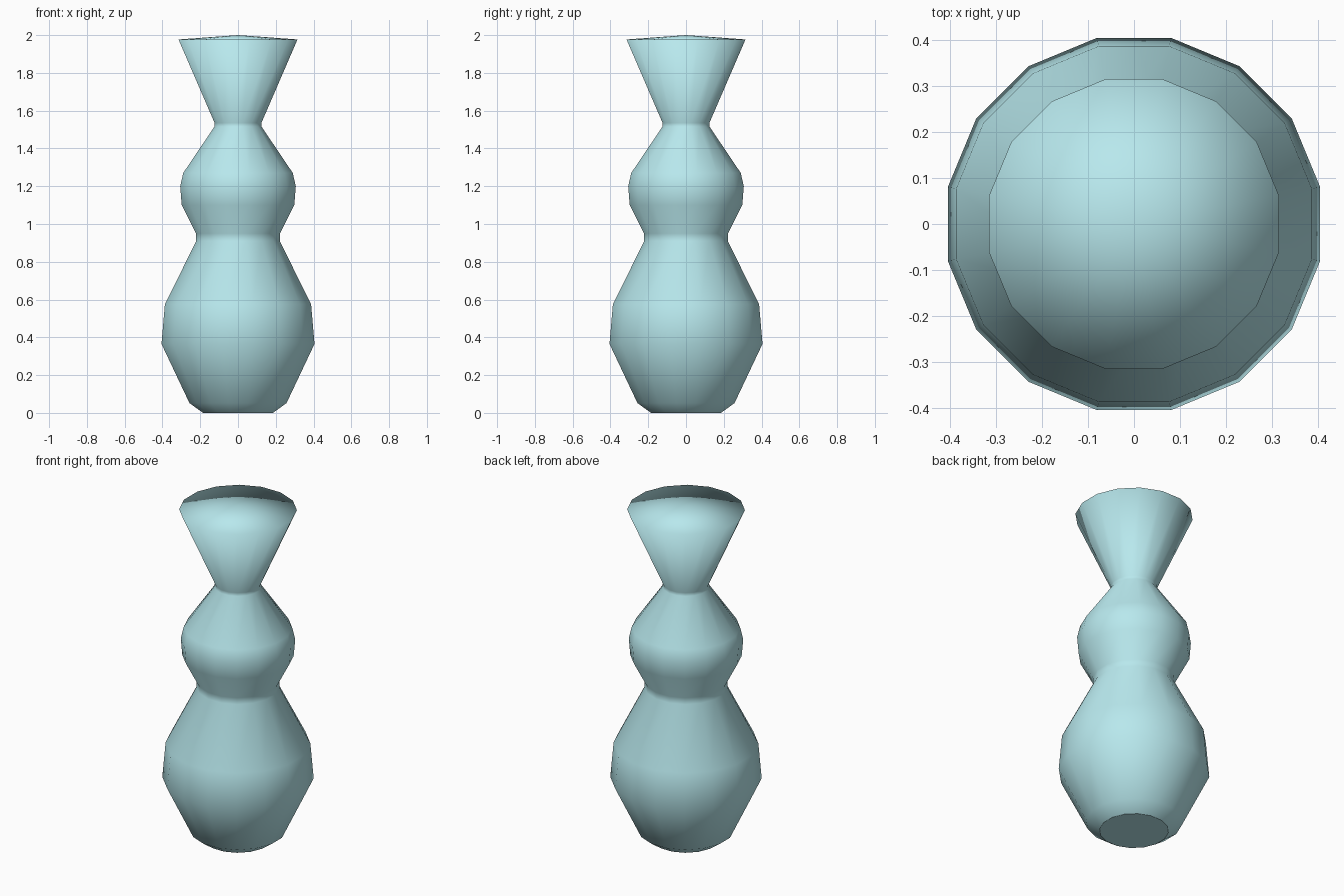
import bpy, bmesh, math

if "Cube" in bpy.data.objects:
    bpy.data.objects.remove(bpy.data.objects["Cube"])

SIDES = 16
# Half-width across the flats and height, from foot to rim
PROFILE = [(0.185, 0.0), (0.257, 0.052), (0.405, 0.365), (0.387, 0.575),
           (0.221, 0.91), (0.222, 0.95), (0.298, 1.10), (0.306, 1.20),
           (0.29, 1.27), (0.125, 1.515), (0.124, 1.535), (0.315, 1.977)]

bm = bmesh.new()

# Rings, turned half a step so flats face the axes
rings = []
for half_width, z in PROFILE:
    r = half_width / math.cos(math.pi / SIDES)
    angles = [2 * math.pi * (i + 0.5) / SIDES for i in range(SIDES)]
    rings.append([bm.verts.new((r * math.cos(a), r * math.sin(a), z)) for a in angles])

# Walls
for low, high in zip(rings, rings[1:]):
    for i in range(SIDES):
        j = (i + 1) % SIDES
        bm.faces.new((low[i], low[j], high[j], high[i]))

# Shallow conical top
apex = bm.verts.new((0, 0, 2.0))
for i in range(SIDES):
    bm.faces.new((rings[-1][i], rings[-1][(i + 1) % SIDES], apex))
for f in bm.faces:
    f.smooth = True

# Flat foot with a sharp edge
foot = bm.faces.new(rings[0][::-1])
for e in foot.edges:
    e.smooth = False

mesh = bpy.data.meshes.new("vase")
bm.to_mesh(mesh)
bm.free()
vase = bpy.data.objects.new("vase", mesh)
bpy.context.collection.objects.link(vase)

# Pale blue glaze
glaze = bpy.data.materials.new("pale_blue_glaze")
glaze.diffuse_color = (0.48, 0.81, 0.85, 1)
glaze.use_nodes = True
glaze.node_tree.nodes["Principled BSDF"].inputs["Base Color"].default_value = glaze.diffuse_color
mesh.materials.append(glaze)
